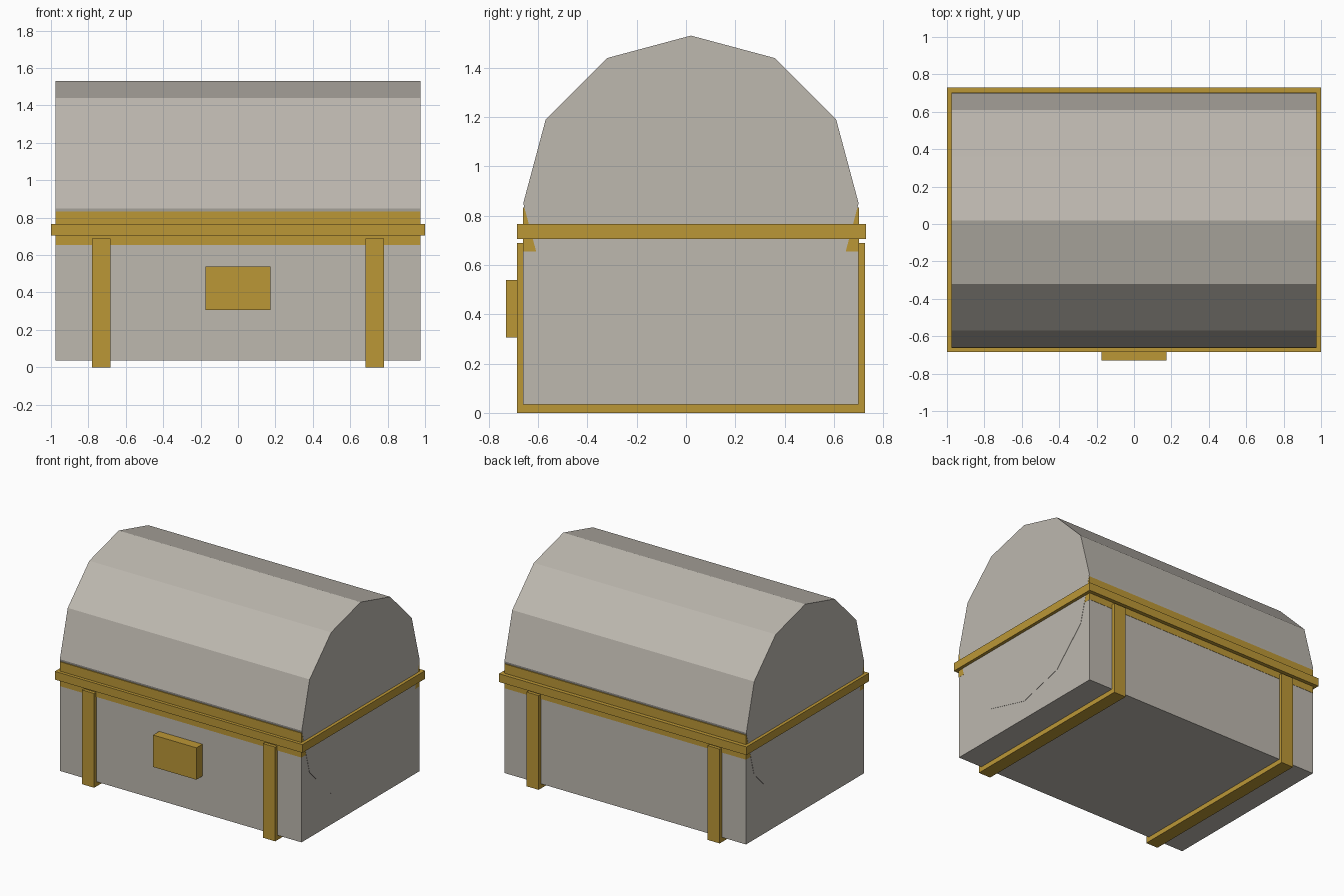
import bpy
import bmesh
import math
from mathutils import Matrix, Vector

default = bpy.data.objects.get("Cube")
if default:
    bpy.data.objects.remove(default, do_unlink=True)


def material(name, rgb):
    mat = bpy.data.materials.new(name)
    mat.use_nodes = True
    mat.diffuse_color = (*rgb, 1)
    mat.node_tree.nodes["Principled BSDF"].inputs["Base Color"].default_value = (*rgb, 1)
    return mat


STONE = material("warm_grey", (0.51, 0.48, 0.43))
GOLD = material("gold", (0.50, 0.31, 0.037))
MID = 0.02      # depth centre of the chest
HALF = 0.975    # half width of the body
DEPTH = 0.68    # half depth of the body


def finish(name, bm, mat):
    bmesh.ops.recalc_face_normals(bm, faces=bm.faces)
    mesh = bpy.data.meshes.new(name)
    bm.to_mesh(mesh)
    bm.free()
    mesh.materials.append(mat)
    obj = bpy.data.objects.new(name, mesh)
    bpy.context.collection.objects.link(obj)
    return obj


def box(name, low, high, mat):
    low, high = Vector(low), Vector(high)
    bm = bmesh.new()
    bmesh.ops.create_cube(bm, size=1)
    bmesh.ops.scale(bm, vec=high - low, verts=bm.verts)
    bmesh.ops.translate(bm, vec=(low + high) / 2, verts=bm.verts)
    return finish(name, bm, mat)


def extrude_x(name, profile, x0, x1, mat):
    """Extrude a (y, z) outline along x."""
    bm = bmesh.new()
    face = bm.faces.new([bm.verts.new((x0, y, z)) for y, z in profile])
    new = bmesh.ops.extrude_face_region(bm, geom=[face])["geom"]
    verts = [v for v in new if isinstance(v, bmesh.types.BMVert)]
    bmesh.ops.translate(bm, vec=(x1 - x0, 0, 0), verts=verts)
    return finish(name, bm, mat)


# Body of the chest
box("body", (-HALF, MID - DEPTH, 0.035), (HALF, MID + DEPTH, 0.70), STONE)

# Twelve-sided barrel lid, its lower half sunk in the body
bm = bmesh.new()
bmesh.ops.create_cone(bm, cap_ends=True, segments=12, radius1=DEPTH, radius2=DEPTH,
                      depth=2 * HALF + 0.004,
                      matrix=Matrix.Translation((0, MID, 0.85)) @ Matrix.Rotation(math.pi / 2, 4, 'Y'))
finish("lid", bm, STONE)

# Gold band under the lid and the projecting rim around it
band = DEPTH + 0.002
box("band", (-HALF - 0.001, MID - band, 0.655), (HALF + 0.001, MID + band, 0.833), GOLD)
box("rim", (-1, -0.685, 0.705), (1, 0.73, 0.765), GOLD)

# U-shaped straps wrapping the front, bottom and back
outer, inner = 0.705, DEPTH - 0.005
strap = [(MID - outer, 0.688), (MID - outer, 0), (MID + outer, 0), (MID + outer, 0.688),
         (MID + inner, 0.688), (MID + inner, 0.04), (MID - inner, 0.04), (MID - inner, 0.688)]
for side, sign in (("left", 1), ("right", -1)):
    extrude_x(side + "_strap", strap, sign * 0.682, sign * 0.78, GOLD)

# Lock plate
box("lock", (-0.175, -0.73, 0.305), (0.175, -0.65, 0.538), GOLD)
